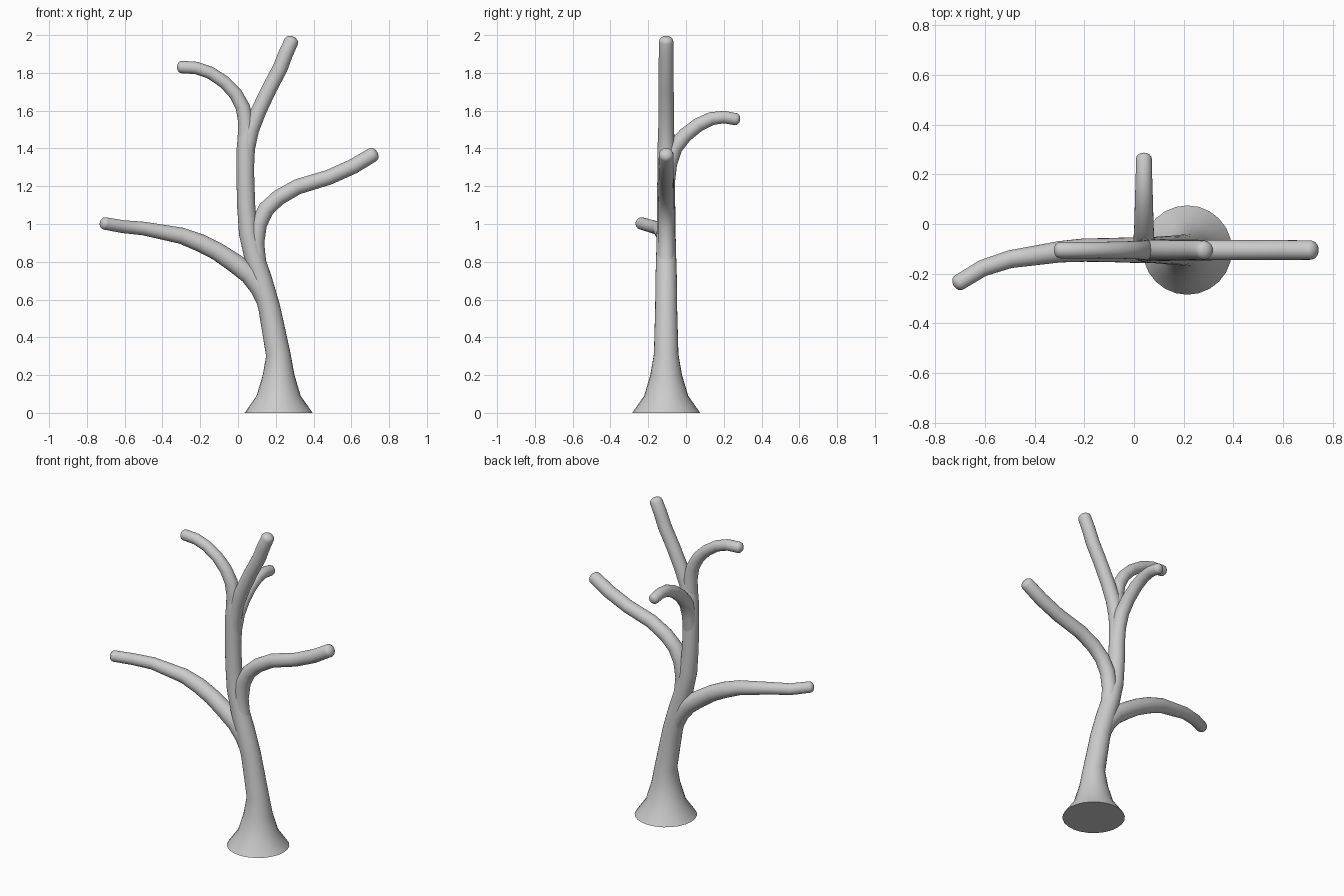
import bpy, bmesh, math
from mathutils import Vector

if "Cube" in bpy.data.objects:
    bpy.data.objects.remove(bpy.data.objects["Cube"])

SIDES = 24
Y = -0.105  # depth of the main plane of the tree


def limb(name, pts, round_start=True):
    """Sweep a circle along (x, y, z, radius) points, rounding the tip."""
    pos = [Vector(p[:3]) for p in pts]
    rad = [p[3] for p in pts]
    n = len(pos)
    tans = [(pos[min(i + 1, n - 1)] - pos[max(i - 1, 0)]).normalized() for i in range(n)]
    # rounded tip: shrinking rings past the last point
    rings = list(zip(pos, rad, tans))
    for a in (25, 45, 65, 82):
        a = math.radians(a)
        rings.append((pos[-1] + tans[-1] * rad[-1] * 0.75 * math.sin(a),
                      rad[-1] * math.cos(a), tans[-1]))
    bm = bmesh.new()
    t_prev = rings[0][2]
    u = t_prev.cross(Vector((0, 1, 0))).normalized()
    loops = []
    for p, r, t in rings:
        u = t_prev.rotation_difference(t) @ u
        v = t.cross(u)
        t_prev = t
        loops.append([bm.verts.new(p + (u * math.cos(k) + v * math.sin(k)) * r)
                      for k in (2 * math.pi * i / SIDES for i in range(SIDES))])
    for a, b in zip(loops, loops[1:]):
        for i in range(SIDES):
            j = (i + 1) % SIDES
            bm.faces.new((a[i], a[j], b[j], b[i]))
    bm.faces.new(loops[0][::-1])
    bm.faces.new(loops[-1])
    bmesh.ops.recalc_face_normals(bm, faces=bm.faces)
    me = bpy.data.meshes.new(name)
    bm.to_mesh(me)
    bm.free()
    ob = bpy.data.objects.new(name, me)
    bpy.context.collection.objects.link(ob)
    bpy.context.view_layer.objects.active = ob
    ob.select_set(True)
    bpy.ops.object.shade_smooth_by_angle(angle=math.radians(45))
    ob.select_set(False)


def flat(rows):
    """Points (x, z, radius) lying in the main plane."""
    return [(x, Y, z, r) for x, z, r in rows]


# Trunk with flared foot
limb("trunk", flat([
    (.215, 0, .18), (.215, .09, .117), (.215, .2, .084), (.213, .31, .065),
    (.165, .56, .058), (.125, .7, .057), (.085, .83, .053), (.055, .95, .05),
    (.043, 1.1, .048), (.039, 1.25, .047), (.039, 1.4, .046), (.045, 1.52, .041)]))

# Lower left branch, bending forward at the tip
limb("lower_left_branch", [
    (.155, Y, .58, .05), (.115, Y, .665, .053), (.06, Y, .735, .053), (-.02, Y, .795, .051),
    (-.11, Y, .855, .048), (-.2, Y, .9, .047), (-.3, -.112, .938, .043),
    (-.5, -.142, .976, .036), (-.61, -.178, .986, .034), (-.705, -.236, 1.003, .033)])

# Right branch
limb("right_branch", flat([
    (.13, .68, .05), (.105, .79, .045), (.095, .9, .044), (.11, 1.0, .044),
    (.15, 1.08, .043), (.215, 1.14, .042), (.315, 1.197, .041), (.48, 1.247, .04),
    (.61, 1.305, .04), (.712, 1.366, .039)]))

# Upper left branch
limb("upper_left_branch", flat([
    (.04, 1.4, .044), (.042, 1.54, .041), (.025, 1.62, .038), (-.013, 1.69, .036),
    (-.07, 1.75, .034), (-.145, 1.8, .033), (-.22, 1.826, .033), (-.298, 1.831, .033)]))

# Upper right branch
limb("upper_right_branch", flat([
    (.04, 1.28, .044), (.047, 1.4, .043), (.07, 1.5, .042), (.11, 1.6, .041),
    (.165, 1.715, .04), (.223, 1.825, .04), (.252, 1.9, .039), (.282, 1.966, .038)]))

# Back branch
limb("back_branch", [
    (.04, -.105, 1.2, .044), (.04, -.09, 1.32, .043), (.04, -.06, 1.405, .042),
    (.04, -.005, 1.47, .039), (.04, .065, 1.525, .037), (.04, .135, 1.558, .035),
    (.04, .2, 1.566, .033), (.04, .263, 1.555, .032)])
